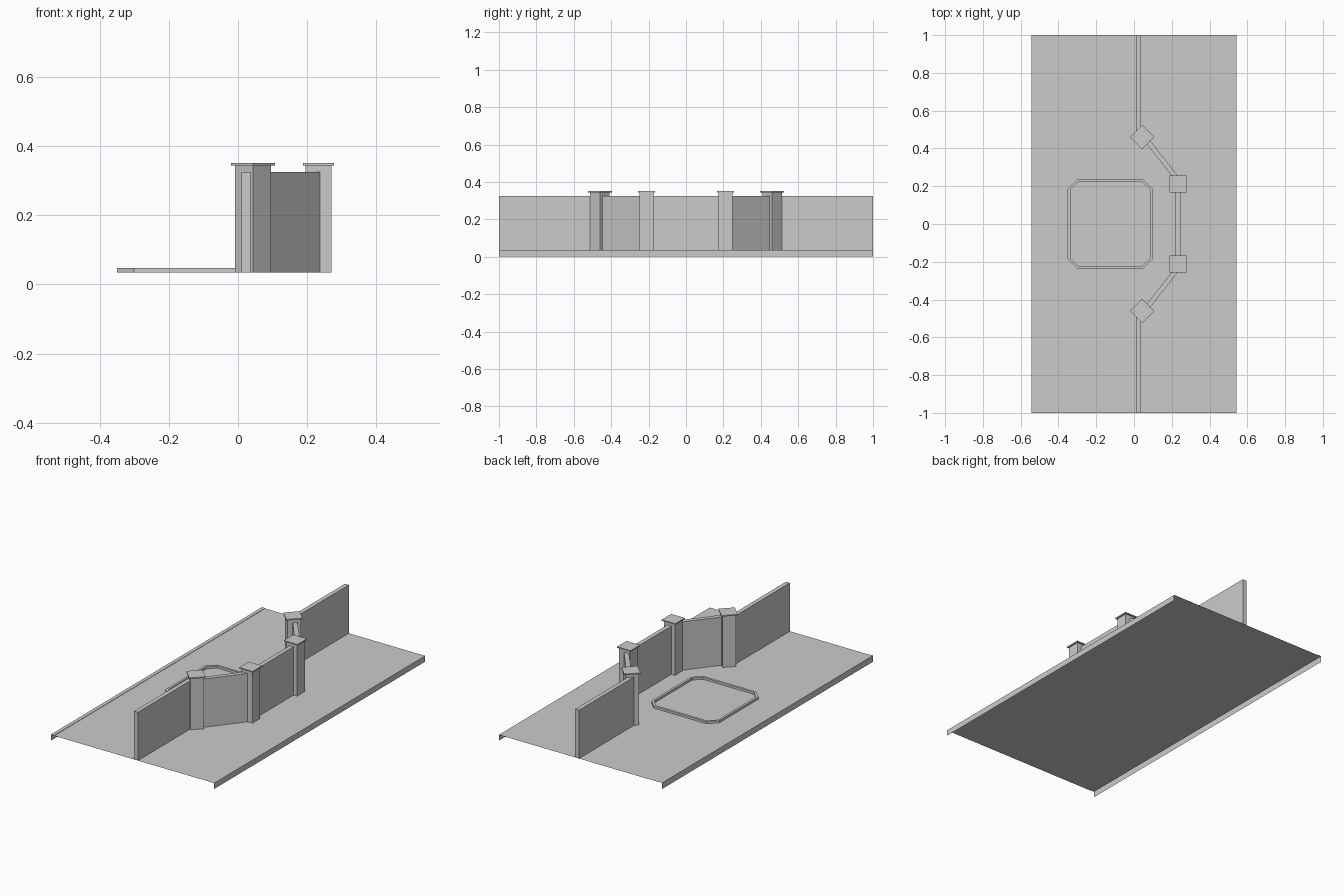
import bpy, bmesh, math
from mathutils import Vector

if "Cube" in bpy.data.objects:
    bpy.data.objects.remove(bpy.data.objects["Cube"])

GROUND = 0.035
WALL_TOP = 0.325
PILLAR_TOP = 0.344
CAP_TOP = 0.351


def add_mesh(name, verts, faces, fix_normals=True):
    mesh = bpy.data.meshes.new(name)
    mesh.from_pydata(verts, [], faces)
    if fix_normals:
        bm = bmesh.new()
        bm.from_mesh(mesh)
        bmesh.ops.recalc_face_normals(bm, faces=bm.faces)
        bm.to_mesh(mesh)
        bm.free()
    obj = bpy.data.objects.new(name, mesh)
    bpy.context.collection.objects.link(obj)
    return obj


def box(name, center, size, z0, z1, angle=0.0):
    bpy.ops.mesh.primitive_cube_add(size=1, location=(center[0], center[1], (z0 + z1) / 2),
                                    rotation=(0, 0, angle))
    obj = bpy.context.object
    obj.name = name
    obj.scale = (size[0], size[1], z1 - z0)
    return obj


def wall(name, a, b, thickness=0.026):
    a, b = Vector(a), Vector(b)
    d = b - a
    return box(name, (a + b) / 2, (d.length, thickness), GROUND, WALL_TOP, math.atan2(d.y, d.x))


# Pavement sheet: open profile with side skirts and a narrow kerb, swept along y
profile = [(-0.542, 0), (-0.542, 0.037), (-0.52, 0.037), (-0.52, GROUND), (0.542, GROUND), (0.542, 0)]
n = len(profile)
verts = [(x, y, z) for y in (-1, 1) for x, z in profile]
add_mesh("pavement", verts, [(i, i + 1, n + i + 1, n + i) for i in range(n - 1)], False)

# Walls and pillars, repeated on both sides
for side, s in (("left", -1), ("right", 1)):
    wall("outer_wall_" + side, (0.023, s * 0.46), (0.023, s))
    wall("angled_wall_" + side, (0.055, s * 0.46), (0.232, s * 0.235))
    for label, x, y, angle in (("corner", 0.043, 0.46, math.pi / 4), ("inner", 0.233, 0.212, 0)):
        box(f"{label}_pillar_{side}", (x, s * y), (0.074, 0.074), GROUND, PILLAR_TOP, angle)
        box(f"{label}_cap_{side}", (x, s * y), (0.09, 0.09), PILLAR_TOP, CAP_TOP, angle)
wall("back_wall", (0.233, -0.212), (0.233, 0.212))


# Low kerb ring: rectangle with cut corners, inset to a band
def octagon(hx, hy, c, z, cx=-0.126):
    pts = [(hx, hy - c), (hx - c, hy), (c - hx, hy), (-hx, hy - c),
           (-hx, c - hy), (c - hx, -hy), (hx - c, -hy), (hx, c - hy)]
    return [(cx + x, y, z) for x, y in pts]


w = 0.014
inner = (0.225 - w, 0.236 - w, 0.05 - w * (2 - math.sqrt(2)))
outer = (0.225, 0.236, 0.05)
top = 0.048
loops = [octagon(*outer, GROUND), octagon(*outer, top), octagon(*inner, top), octagon(*inner, GROUND)]
faces = [(r * 8 + i, r * 8 + (i + 1) % 8, (r + 1) % 4 * 8 + (i + 1) % 8, (r + 1) % 4 * 8 + i)
         for r in range(4) for i in range(8)]
add_mesh("planter_kerb", [v for loop in loops for v in loop], faces)
